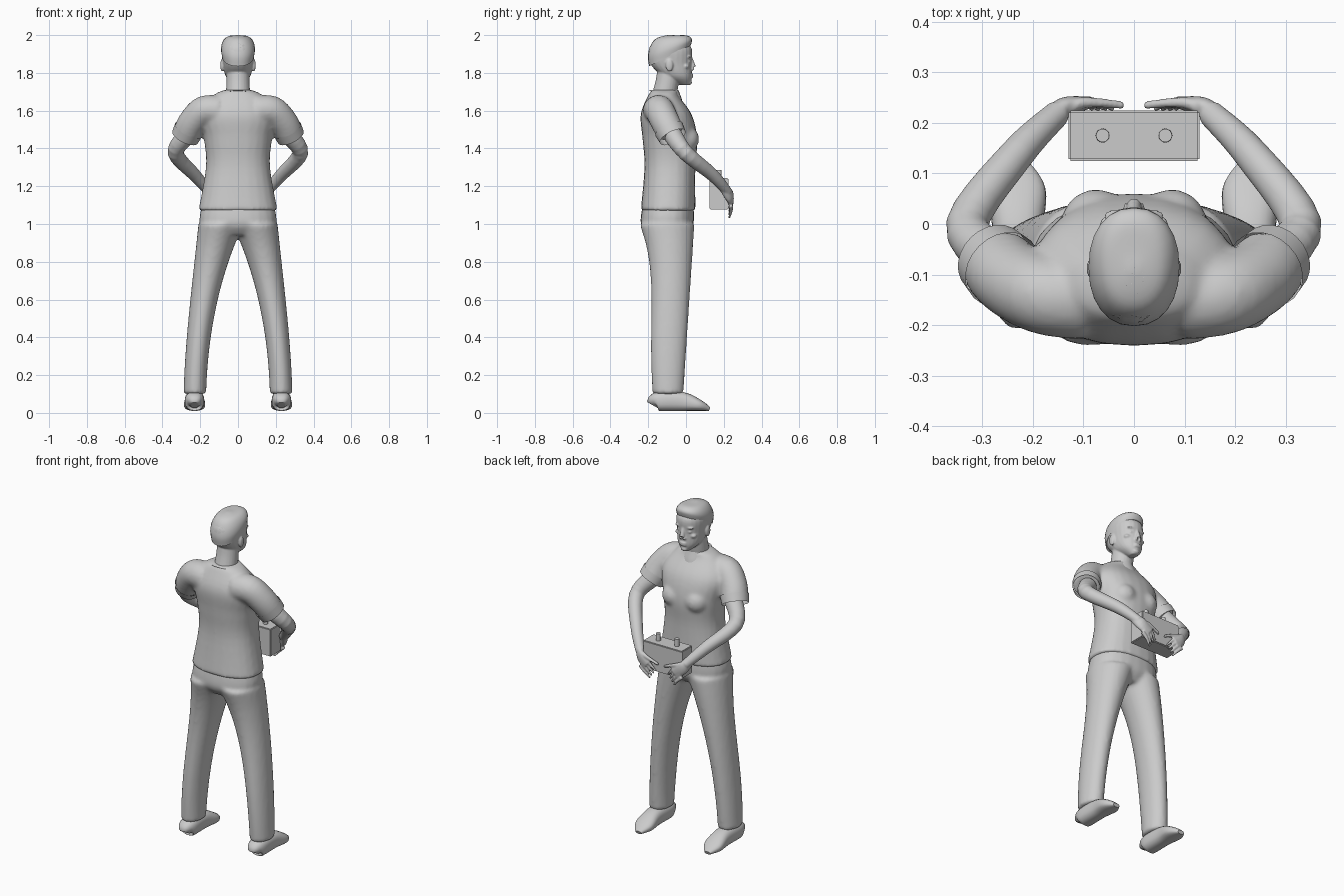
import bpy, bmesh, math, random
from mathutils import Vector, Matrix

default_cube = bpy.data.objects.get("Cube")
if default_cube:
    bpy.data.objects.remove(default_cube, do_unlink=True)

shade = (0.6, 0.6, 0.6, 1)
grey = bpy.data.materials.new("plain grey")
grey.use_nodes = True
grey.diffuse_color = shade
grey.node_tree.nodes["Principled BSDF"].inputs["Base Color"].default_value = shade


def finish(name, bm, voxel=None, smooth=True):
    """Turn a bmesh into an object, optionally fused into one soft skin."""
    bmesh.ops.recalc_face_normals(bm, faces=bm.faces)
    mesh = bpy.data.meshes.new(name)
    bm.to_mesh(mesh)
    bm.free()
    mesh.materials.append(grey)
    ob = bpy.data.objects.new(name, mesh)
    bpy.context.collection.objects.link(ob)
    if voxel:
        fuse = ob.modifiers.new("fuse", 'REMESH')
        fuse.mode = 'VOXEL'
        fuse.voxel_size = voxel
        fuse.use_smooth_shade = True
        relax = ob.modifiers.new("relax", 'SMOOTH')
        relax.factor = 0.5
        relax.iterations = 5
    elif smooth:
        bpy.ops.object.select_all(action='DESELECT')
        bpy.context.view_layer.objects.active = ob
        ob.select_set(True)
        bpy.ops.object.shade_smooth_by_angle(angle=math.radians(40))


def spline(keys, steps=5):
    """Pass a smooth curve through key rings."""
    keys = [Vector(key) for key in keys]
    last = len(keys) - 1
    rings = []
    for i in range(last):
        before, here = keys[max(i - 1, 0)], keys[i]
        there, after = keys[i + 1], keys[min(i + 2, last)]
        for step in range(steps):
            t = step / steps
            leave, arrive = (there - before) / 2, (after - here) / 2
            gap = there - here
            rings.append(here + leave * t + (gap * 3 - leave * 2 - arrive) * t ** 2
                         + (leave + arrive - gap * 2) * t ** 3)
    return rings + [keys[last]]


def loft(bm, keys, level=False, cap=True, power=2.0, slope=0.0, sides=24):
    """Skin rings of (x, y, z, half width, half depth); the slope fades upward."""
    rings = spline(keys)
    centres = [Vector(ring[:3]) for ring in rings]
    last = len(rings) - 1
    loops = []
    for i, ring in enumerate(rings):
        wide, deep = Vector((1, 0, 0)), Vector((0, 1, 0))
        if not level:
            along = (centres[min(i + 1, last)] - centres[max(i - 1, 0)]).normalized()
            up = Vector((0, -1, 0)) if abs(along.z) > 0.9 else Vector((0, 0, 1))
            wide = along.cross(up).normalized()
            deep = wide.cross(along)
        loop = []
        for k in range(sides):
            angle = math.tau * k / sides
            c, s = math.cos(angle), math.sin(angle)
            offset = (wide * ring[3] * math.copysign(abs(c) ** (2 / power), c)
                      + deep * ring[4] * math.copysign(abs(s) ** (2 / power), s))
            offset.z += slope * offset.y * (1 - i / last)
            loop.append(bm.verts.new(centres[i] + offset))
        loops.append(loop)
    for lower, upper in zip(loops, loops[1:]):
        for k in range(sides):
            n = (k + 1) % sides
            bm.faces.new((lower[k], lower[n], upper[n], upper[k]))
    if cap:
        bm.faces.new(loops[0])
        bm.faces.new(loops[-1])


def tube(bm, start, end, *path, **options):
    """Round limb along a path, its radius running from start to end."""
    count = len(path) - 1
    keys = []
    for i, point in enumerate(path):
        radius = start + (end - start) * i / count
        keys.append((*point, radius, radius))
    loft(bm, keys, **options)


def slab(z, width, back, front, x=0):
    """Level ring given by its back and front edges."""
    return (x, (back + front) / 2, z, width, (front - back) / 2)


def ball(bm, centre, size):
    matrix = Matrix.Translation(centre) @ Matrix.Diagonal((*size, 1))
    bmesh.ops.create_uvsphere(bm, u_segments=16, v_segments=10, radius=1, matrix=matrix)


# Shirt: torso, chest and both sleeves fused
bm = bmesh.new()
loft(bm, [slab(1.07, .21, -.24, .05), slab(1.3, .17, -.22, .05), slab(1.45, .18, -.23, .06),
          slab(1.58, .2, -.24, .03), slab(1.68, .13, -.2, -.04), slab(1.71, .07, -.18, -.04)],
     level=True, power=2.3)
for side in (1, -1):
    tube(bm, .08, .075, (side * .1, -.15, 1.6), (side * .18, -.14, 1.6),
         (side * .24, -.11, 1.54), (side * .27, -.08, 1.48))
    ball(bm, (side * .075, 0, 1.45), (.07, .07, .07))
finish("shirt", bm, voxel=.011)

# Collar band
bm = bmesh.new()
loft(bm, [(0, -.11, 1.68, .08, .09), (0, -.11, 1.71, .06, .07)],
     level=True, cap=False, slope=-.3)
finish("collar", bm)

# Trousers: hips and both legs fused, flaring and spreading by rule
bm = bmesh.new()
loft(bm, [slab(1.1, .19, -.23, .04), slab(1, .2, -.24, .04), slab(.94, .1, -.2, 0)],
     level=True, power=2.3)
for side in (1, -1):
    leg = []
    for step in range(1, 11):
        z = step / 10
        back = -.17 - .015 * math.sin(5 * z) - .09 * z ** 4
        leg.append(slab(z, .06 + .06 * z ** 3, back, .065 * z - .02,
                        x=side * (.23 - .14 * z ** 2)))
    loft(bm, leg, level=True)
finish("trousers", bm, voxel=.011)

for side, label in ((1, "left"), (-1, "right")):
    # Shoe, resting on the ground along its length
    bm = bmesh.new()
    sole = [(-.175, .02, .03), (-.15, .05, .05), (-.02, .05, .05), (.07, .055, .03), (.125, .02, .01)]
    loft(bm, [(side * .23, y, height + .01, width, height) for y, width, height in sole], power=2.5)
    finish(label + "_shoe", bm)

    # Sleeve cuff, an open band
    bm = bmesh.new()
    tube(bm, .08, .075, (side * .26, -.09, 1.5), (side * .28, -.07, 1.46), cap=False)
    finish(label + "_cuff", bm)

    # Bare arm, palm, fingers and thumb fused
    bm = bmesh.new()
    tube(bm, .05, .026, (side * .27, -.07, 1.47), (side * .33, 0, 1.375),
         (side * .23, .14, 1.26), (side * .15, .22, 1.17))
    loft(bm, [(side * .17, .2, 1.19, .02, .025), (side * .14, .23, 1.15, .02, .035),
              (side * .09, .24, 1.11, .012, .035)])
    for finger in range(4):
        knuckle = Vector((side * (.1 + .013 * finger), .238, 1.147 - .017 * finger))
        middle = knuckle + Vector((side * -.03, 0, -.03))
        tip = middle + Vector((side * -.03, -.01, -.035))
        tube(bm, .012, .006, knuckle, middle, tip, sides=8)
    tube(bm, .015, .008, (side * .145, .22, 1.17), (side * .1, .24, 1.16),
         (side * .02, .235, 1.13), sides=8)
    finish(label + "_arm", bm, voxel=.0045)

# Head: neck, skull and features fused
bm = bmesh.new()
tube(bm, .065, .058, (0, -.12, 1.66), (0, -.1, 1.75), (0, -.09, 1.84))
loft(bm, [slab(1.735, .02, -.03, .02), slab(1.78, .064, -.12, .03), slab(1.85, .08, -.19, .03),
          slab(1.93, .085, -.195, .03), slab(1.98, .055, -.15, -.02), slab(1.99, .02, -.1, -.06)],
     level=True, power=2.2)
tube(bm, .008, .016, (0, .024, 1.885), (0, .037, 1.83))
for height in (1.79, 1.778):
    ball(bm, (0, .027, height), (.023, .012, .006))
ball(bm, (0, .02, 1.75), (.02, .012, .012))
for side in (1, -1):
    brow, cheek, nostril, ear = (side * .034, side * .046, side * .012, side * .084)
    ball(bm, (brow, .016, 1.885), (.026, .014, .007))
    ball(bm, (brow, .012, 1.86), (.015, .014, .008))
    ball(bm, (cheek, 0, 1.835), (.022, .018, .014))
    ball(bm, (nostril, .033, 1.82), (.009, .011, .008))
    ball(bm, (ear, -.088, 1.84), (.01, .02, .034))
finish("head", bm, voxel=.0045)

# Short hair cap with a hairline rising to the front
bm = bmesh.new()
middle = -.085
loft(bm, [(0, middle, 1.89, .085, .11, ), (0, middle, 1.93, .09, .117), (0, middle, 1.965, .08, .105),
          (0, middle, 1.99, .055, .075), (0, middle, 2, .01, .01)],
     level=True, power=2.2, slope=.5)
finish("hair_cap", bm)

# Loose tufts lying on the hair
random.seed(4)
bm = bmesh.new()
for tuft in range(170):
    turn, rise = random.uniform(0, math.tau), random.uniform(.3, 1)
    spread = math.sqrt(1 - rise * rise)
    normal = Vector((math.cos(turn) * spread, math.sin(turn) * spread, rise))
    root = Vector((0, middle, 1.9)) + normal * Vector((.088, .115, .097))
    along = normal.cross(Vector((random.uniform(-.5, .5), 0, 1))).normalized() * .009
    across = normal.cross(along) / 3
    corners = (root - along, root + across, root + along + normal * .004, root - across)
    bm.faces.new([bm.verts.new(corner) for corner in corners])
finish("hair_tufts", bm, smooth=False)

# Hand-held control box with two sticks
bm = bmesh.new()
box = Matrix.Translation((0, .175, 1.16)) @ Matrix.Diagonal((.26, .1, .165, 1))
bmesh.ops.create_cube(bm, size=1, matrix=box)
bmesh.ops.bevel(bm, geom=bm.edges[:], offset=.004, segments=2, affect='EDGES')
finish("control_box", bm, smooth=False)
for side, label in ((1, "left"), (-1, "right")):
    bm = bmesh.new()
    tube(bm, .014, .013, (side * .062, .175, 1.23), (side * .062, .175, 1.285))
    finish(label + "_stick", bm)
